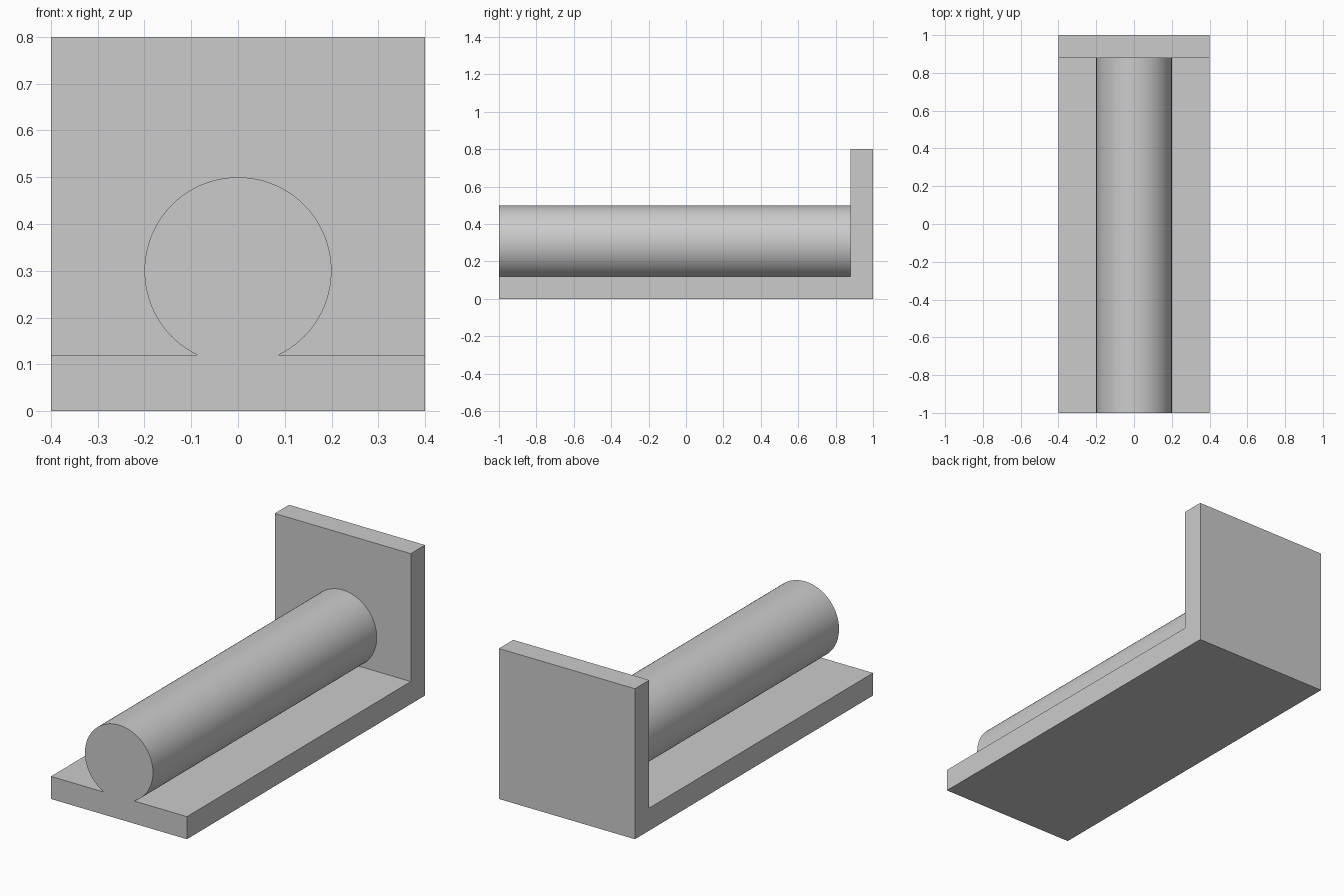
import bpy
import bmesh
import math
from mathutils import Vector

if "Cube" in bpy.data.objects:
    bpy.data.objects.remove(bpy.data.objects["Cube"], do_unlink=True)

grey = bpy.data.materials.new("plain_grey")
grey.use_nodes = True
colour = (0.6, 0.6, 0.6, 1)
grey.diffuse_color = colour
grey.node_tree.nodes["Principled BSDF"].inputs["Base Color"].default_value = colour

WIDTH, LENGTH, HEIGHT, THICK = 0.8, 2.0, 0.8, 0.12
RADIUS, AXIS_Z = 0.2, 0.3
FRONT, BACK = -LENGTH / 2, LENGTH / 2


def extruded(name, points, direction):
    """Solid prism made by sweeping a closed profile along a direction."""
    bm = bmesh.new()
    face = bm.faces.new([bm.verts.new(p) for p in points])
    swept = bmesh.ops.extrude_face_region(bm, geom=[face], use_keep_orig=True)
    moved = [v for v in swept["geom"] if isinstance(v, bmesh.types.BMVert)]
    bmesh.ops.translate(bm, verts=moved, vec=Vector(direction))
    bmesh.ops.recalc_face_normals(bm, faces=bm.faces)
    mesh = bpy.data.meshes.new(name)
    bm.to_mesh(mesh)
    bm.free()
    mesh.materials.append(grey)
    obj = bpy.data.objects.new(name, mesh)
    bpy.context.collection.objects.link(obj)
    return obj


# L-shaped bracket: base plate and upright back plate in one piece
side = [(FRONT, 0), (BACK, 0), (BACK, HEIGHT), (BACK - THICK, HEIGHT),
        (BACK - THICK, THICK), (FRONT, THICK)]
extruded("bracket", [(-WIDTH / 2, y, z) for y, z in side], (WIDTH, 0, 0))

# Round rod sunk into the base: an arc closed by the plate's top surface
STEPS = 80
start = math.asin((THICK - AXIS_Z) / RADIUS)
sweep = math.pi - 2 * start
angles = [start + sweep * i / STEPS for i in range(STEPS + 1)]
arc = [(RADIUS * math.cos(a), FRONT, AXIS_Z + RADIUS * math.sin(a)) for a in angles]
rod = extruded("rod", arc, (0, LENGTH - THICK, 0))

# Smooth the rod's wall, keeping its rims sharp
bpy.ops.object.select_all(action="DESELECT")
rod.select_set(True)
bpy.context.view_layer.objects.active = rod
bpy.ops.object.shade_smooth_by_angle(angle=math.radians(30))
